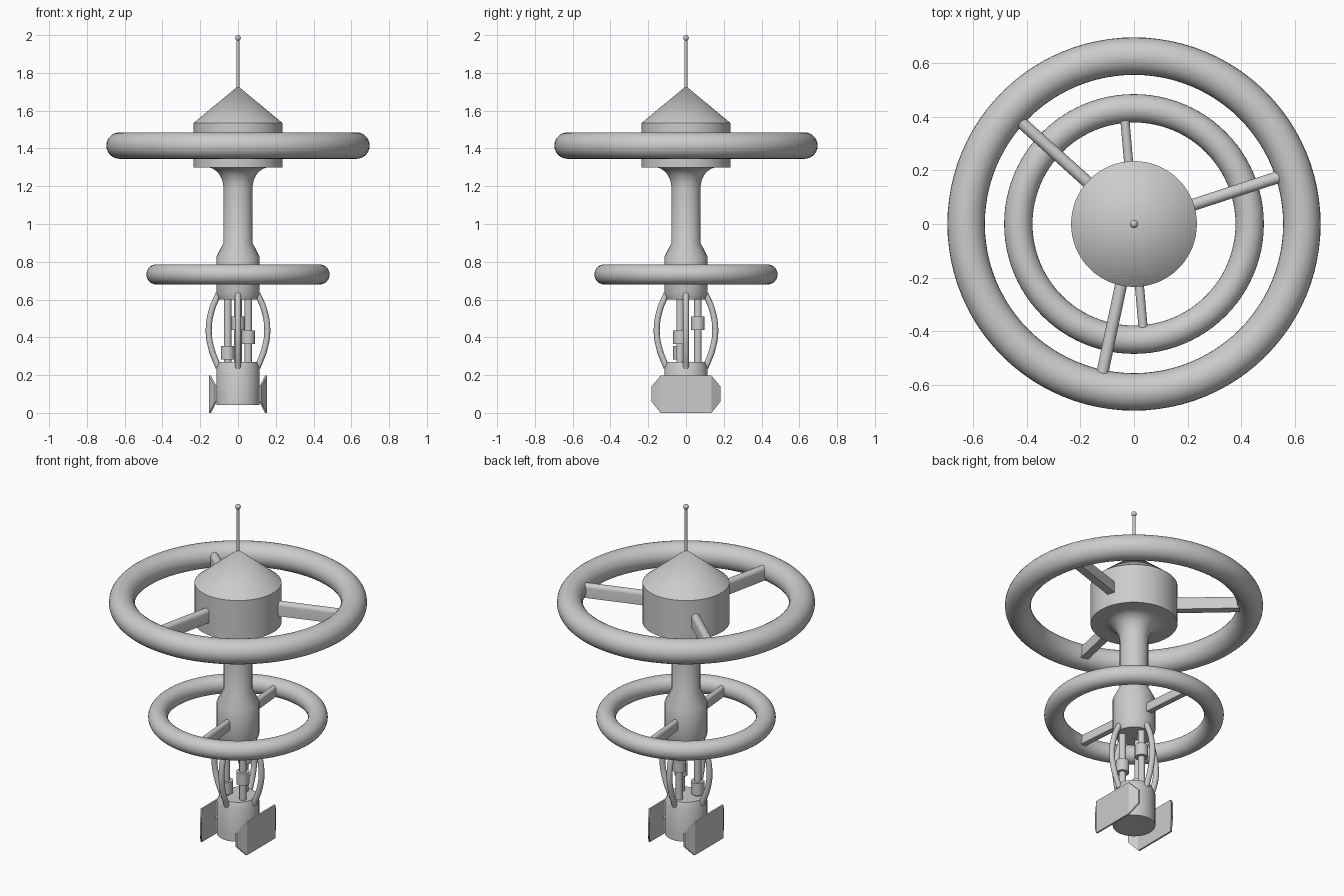
import bpy, bmesh, math
from mathutils import Matrix, Vector

if "Cube" in bpy.data.objects:
    bpy.data.objects.remove(bpy.data.objects["Cube"])


def finish(name, bm, smooth=True):
    bmesh.ops.recalc_face_normals(bm, faces=bm.faces)
    me = bpy.data.meshes.new(name)
    bm.to_mesh(me)
    bm.free()
    ob = bpy.data.objects.new(name, me)
    bpy.context.collection.objects.link(ob)
    if smooth:
        bpy.ops.object.select_all(action='DESELECT')
        ob.select_set(True)
        bpy.context.view_layer.objects.active = ob
        bpy.ops.object.shade_smooth_by_angle(angle=math.radians(30))
    return ob


def lathe(name, profile, steps=64, centre=(0, 0)):
    """Spin an (r, z) profile around a vertical axis."""
    bm = bmesh.new()
    vs = [bm.verts.new((r, 0, z)) for r, z in profile]
    es = [bm.edges.new(p) for p in zip(vs, vs[1:])]
    bmesh.ops.spin(bm, geom=vs + es, axis=(0, 0, 1), cent=(0, 0, 0),
                   angle=2 * math.pi, steps=steps)
    bmesh.ops.remove_doubles(bm, verts=bm.verts, dist=1e-5)
    bmesh.ops.translate(bm, verts=bm.verts, vec=(*centre, 0))
    return finish(name, bm)


def ring(name, major, minor, z):
    bpy.ops.mesh.primitive_torus_add(major_radius=major, minor_radius=minor,
                                     major_segments=96, minor_segments=28, location=(0, 0, z))
    bpy.context.object.name = name
    bpy.ops.object.shade_smooth_by_angle()


def spoke(name, angle, r0, r1, w, h, z):
    """Radial bar with a flat underside and a rounded top."""
    bm = bmesh.new()
    rad = w / 2
    section = [(-rad, -h / 2)]
    section += [(-rad * math.cos(t * math.pi / 10), h / 2 - rad + rad * math.sin(t * math.pi / 10))
                for t in range(11)]
    section += [(rad, -h / 2)]
    face = bm.faces.new([bm.verts.new((r0, y, z + dz)) for y, dz in section])
    ext = bmesh.ops.extrude_face_region(bm, geom=[face], use_keep_orig=True)
    bmesh.ops.translate(bm, vec=(r1 - r0, 0, 0),
                        verts=[g for g in ext['geom'] if isinstance(g, bmesh.types.BMVert)])
    bmesh.ops.rotate(bm, verts=bm.verts, matrix=Matrix.Rotation(math.radians(angle), 3, 'Z'))
    finish(name, bm)


def bowed_rod(name, angle, points, radius):
    cu = bpy.data.curves.new(name, 'CURVE')
    cu.dimensions = '3D'
    cu.bevel_depth = radius
    cu.bevel_resolution = 4
    cu.use_fill_caps = True
    sp = cu.splines.new('BEZIER')
    sp.bezier_points.add(len(points) - 1)
    for bp, (r, z) in zip(sp.bezier_points, points):
        bp.co = (r, 0, z)
        bp.handle_left_type = bp.handle_right_type = 'AUTO'
    ob = bpy.data.objects.new(name, cu)
    ob.rotation_euler.z = math.radians(angle)
    bpy.context.collection.objects.link(ob)


# Head, cone and flared column
flare = [(0.165 - 0.088 * math.cos(t * math.pi / 16), 1.19 + 0.11 * math.sin(t * math.pi / 16))
         for t in range(9)]
lathe("head_and_column", [(0, 0.60), (0.10, 0.60), (0.115, 0.635), (0.115, 0.825),
                          (0.077, 0.90)] + flare +
      [(0.235, 1.30), (0.235, 1.535), (0, 1.73)])

# Antenna with ball tip
lathe("antenna", [(0, 1.70), (0.008, 1.70), (0.008, 1.985), (0, 1.985)], 16)
bpy.ops.mesh.primitive_uv_sphere_add(radius=0.015, segments=20, ring_count=12, location=(0, 0, 1.985))
bpy.context.object.name = "antenna_tip"
bpy.ops.object.shade_smooth_by_angle()

# Large and small rings with their spokes
ring("upper_ring", 0.627, 0.07, 1.415)
ring("lower_ring", 0.432, 0.053, 0.733)
for i, a in enumerate((18, 138, 258)):
    spoke(f"upper_spoke_{i}", a, 0.2, 0.61, 0.045, 0.08, 1.415)
for i, a in enumerate((95, 275)):
    spoke(f"lower_spoke_{i}", a, 0.09, 0.42, 0.034, 0.06, 0.733)

# Base drum
lathe("base_drum", [(0, 0.042), (0.115, 0.042), (0.115, 0.235), (0.10, 0.27), (0, 0.27)])

# Bowed cage rods
for i in range(4):
    bowed_rod(f"cage_rod_{i}", 90 * i,
              [(0.103, 0.63), (0.137, 0.55), (0.155, 0.435), (0.141, 0.34), (0.103, 0.24)], 0.016)

# Inner rods with collars at staggered heights
for i, (a, z) in enumerate(((210, 0.318), (330, 0.40), (90, 0.475))):
    c = (0.063 * math.cos(math.radians(a)), 0.063 * math.sin(math.radians(a)))
    lathe(f"inner_rod_{i}", [(0.02, 0.25), (0.02, 0.62)], 24, c)
    lathe(f"rod_collar_{i}", [(0, z - 0.036), (0.036, z - 0.036), (0.036, z + 0.036),
                              (0, z + 0.036)], 32, c)

# Side paddles: folded plates on short pins
outline = [(-0.183, 0.06, 0.14), (-0.135, 0, 0.197), (0.135, 0, 0.197), (0.183, 0.06, 0.14)]
for s, side in ((1, "right"), (-1, "left")):
    bm = bmesh.new()
    layers = []
    for off in (0, -0.01):
        layers.append([[bm.verts.new((s * ((0.122 if abs(y) > 0.15 else 0.153) + off), y, z))
                        for z in (lo, hi)] for y, lo, hi in outline])
    a, b = layers
    for layer in layers:
        for p, q in zip(layer, layer[1:]):
            bm.faces.new((p[0], q[0], q[1], p[1]))
    for k in range(3):
        for e in (0, 1):
            bm.faces.new((a[k][e], a[k + 1][e], b[k + 1][e], b[k][e]))
    for k in (0, 3):
        bm.faces.new((a[k][0], a[k][1], b[k][1], b[k][0]))
    finish(f"paddle_{side}", bm, False)
    bpy.ops.mesh.primitive_cylinder_add(radius=0.009, depth=0.05, vertices=16,
                                        location=(s * 0.125, 0, 0.1), rotation=(0, math.pi / 2, 0))
    bpy.context.object.name = f"paddle_pin_{side}"
    bpy.ops.object.shade_smooth_by_angle()
